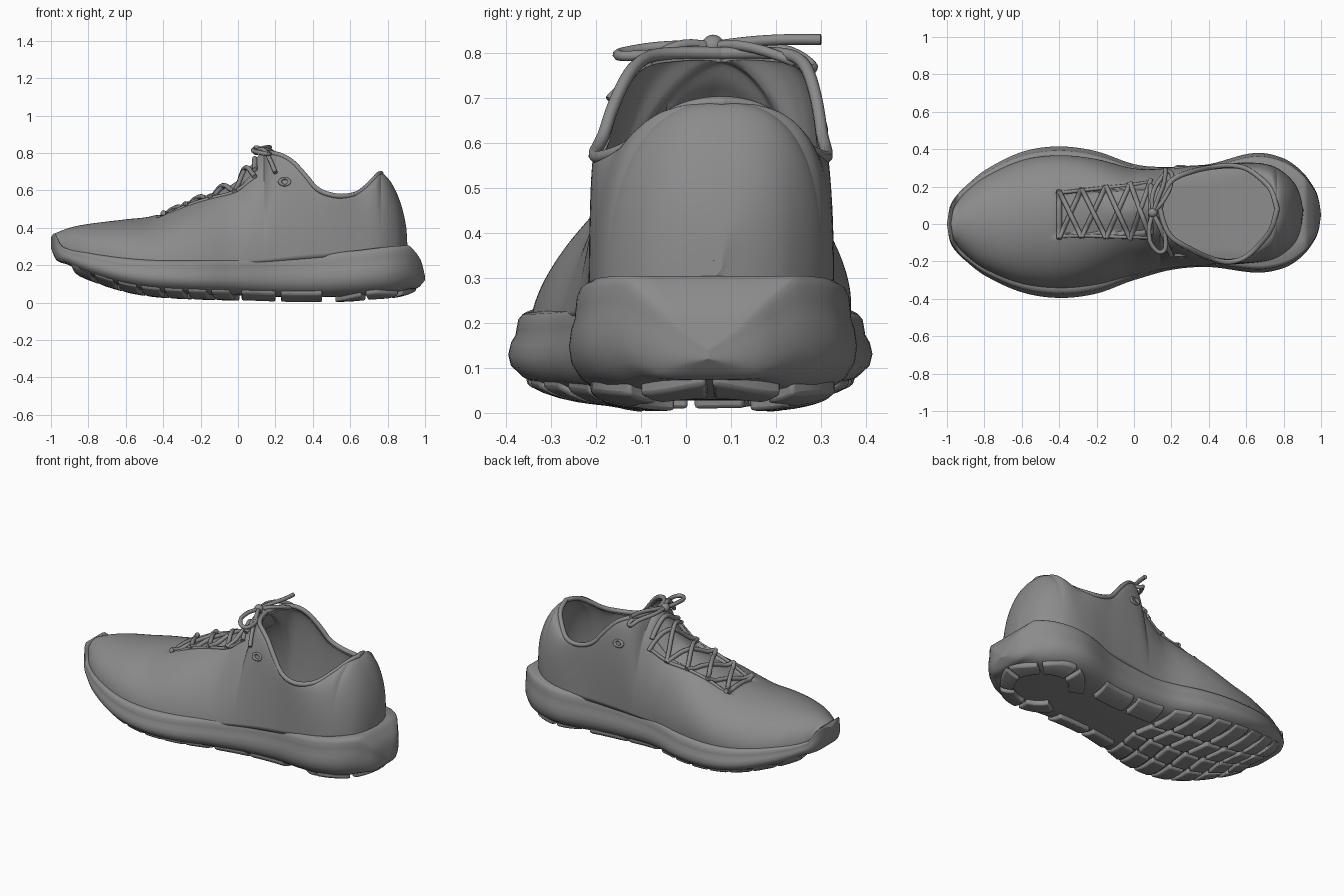
import bpy, bmesh, math
from mathutils import Vector

if "Cube" in bpy.data.objects:
    bpy.data.objects.remove(bpy.data.objects["Cube"])

grey = bpy.data.materials.new("plain grey")
grey.use_nodes = True
colour = (0.26, 0.26, 0.26, 1)
grey.diffuse_color = colour
grey.node_tree.nodes["Principled BSDF"].inputs["Base Color"].default_value = colour


def table(*pts):
    """Smooth curve through (x, value) pairs, clamped at both ends."""
    n = len(pts)

    def slope(i):
        a, b = pts[max(i - 1, 0)], pts[min(i + 1, n - 1)]
        return (b[1] - a[1]) / (b[0] - a[0])

    def value(x):
        if x <= pts[0][0]:
            return pts[0][1]
        for i in range(n - 1):
            (xa, ya), (xb, yb) = pts[i], pts[i + 1]
            if x <= xb:
                h = xb - xa
                t = (x - xa) / h
                u = 1 - t
                return (ya * u * u * (1 + 2 * t) + yb * t * t * (3 - 2 * t)
                        + h * t * u * (slope(i) * u - slope(i + 1) * t))
        return pts[-1][1]
    return value


def spaced(a, b, n):
    """Stations packed towards both ends."""
    return [a + (b - a) * (1 - math.cos(math.pi * i / n)) / 2 for i in range(n + 1)]


def grid_object(name, grids, angle=40):
    """Mesh from one or more grids of points, with seams merged."""
    bm = bmesh.new()
    for rows in grids:
        vs = [[bm.verts.new(p) for p in row] for row in rows]
        for r, s in zip(vs, vs[1:]):
            for k in range(len(r) - 1):
                bm.faces.new((r[k], r[k + 1], s[k + 1], s[k]))
    bmesh.ops.remove_doubles(bm, verts=bm.verts, dist=0.0008)
    bmesh.ops.recalc_face_normals(bm, faces=bm.faces)
    mesh = bpy.data.meshes.new(name)
    bm.to_mesh(mesh)
    bm.free()
    ob = bpy.data.objects.new(name, mesh)
    bpy.context.collection.objects.link(ob)
    mesh.materials.append(grey)
    bpy.ops.object.select_all(action='DESELECT')
    ob.select_set(True)
    bpy.context.view_layer.objects.active = ob
    bpy.ops.object.shade_smooth_by_angle(angle=math.radians(angle))
    return ob


def tube(name, pts, radius, cyclic=False):
    cu = bpy.data.curves.new(name, 'CURVE')
    cu.dimensions = '3D'
    cu.bevel_depth = radius
    cu.bevel_resolution = 2
    cu.resolution_u = 5
    cu.use_fill_caps = True
    sp = cu.splines.new('BEZIER')
    sp.bezier_points.add(len(pts) - 1)
    for b, p in zip(sp.bezier_points, pts):
        b.co = p
        b.handle_left_type = b.handle_right_type = 'AUTO'
    sp.use_cyclic_u = cyclic
    cu.materials.append(grey)
    ob = bpy.data.objects.new(name, cu)
    bpy.context.collection.objects.link(ob)


# Shape curves along the length
centre = table((-1, 0), (-.6, .01), (0, .01), (.2, .03), (.4, .045), (.65, .06), (1, .05))
sole_w = table((-1, 0), (-.985, .09), (-.95, .15), (-.9, .2), (-.8, .28), (-.6, .375), (-.4, .405),
               (-.2, .38), (0, .31), (.2, .275), (.4, .275), (.65, .32), (.8, .293), (.9, .225),
               (.97, .13), (.99, .07), (1, 0))
sole_top = table((-1, .35), (-.98, .37), (-.94, .3), (-.8, .265), (-.6, .237), (-.4, .225), (0, .23),
                 (.3, .25), (.6, .275), (.91, .305), (.94, .28), (.98, .22), (1, .14))
sole_low = table((-1, .29), (-.97, .22), (-.9, .17), (-.8, .12), (-.6, .055), (-.4, .025),
                 (0, .01), (.4, .0), (.8, .02), (.95, .06), (1, .12))
upper_w = table((-.98, 0), (-.97, .07), (-.95, .11), (-.9, .17), (-.8, .245), (-.6, .33), (-.4, .355),
                (-.2, .335), (0, .285), (.2, .265), (.4, .265), (.6, .27), (.75, .245), (.85, .17),
                (.89, .09), (.905, 0))
upper_top = table((-.98, .37), (-.9, .4), (-.8, .42), (-.6, .445), (-.45, .465), (-.25, .55), (-.1, .62),
                  (0, .68), (.06, .75), (.12, .795), (.2, .795), (.28, .76), (.35, .69), (.42, .61),
                  (.5, .575), (.58, .57), (.65, .59), (.72, .65), (.765, .69), (.82, .64), (.87, .53),
                  (.9, .4), (.905, .32))
top_centre = table((-.7, 0), (-.4, .05), (0, .07), (.2, .08), (.5, .055), (.77, .08))
rim_w = table((.14, 0), (.16, .08), (.2, .15), (.3, .205), (.4, .24), (.5, .258), (.6, .235),
              (.7, .15), (.74, .09), (.765, 0))
fullness = table((-1, 2), (-.3, 2), (0, 1.7), (.2, 1.9), (.5, 2.5), (.9, 2.5))


def smooth(a, b, x):
    t = min(max((x - a) / (b - a), 0), 1)
    return t * t * (3 - 2 * t)


def wall(x, side, t):
    """Point on the upper: t runs from the sole (0) to the top or rim (1)."""
    a, e = t * math.pi / 2, 2 / fullness(x)
    s, k = math.sin(a) ** e, max(math.cos(a), 0) ** e
    base, rim = sole_top(x) - .02, rim_w(x)
    mid = centre(x) + (top_centre(x) - centre(x)) * s
    y = mid + side * (rim + (upper_w(x) - rim) * k)
    z = base + (upper_top(x) - base) * s
    # sunken lacing throat
    d = abs(y - top_centre(x))
    z -= .025 * smooth(.125, .105, d) * smooth(-.43, -.4, x) * smooth(.12, .08, x)
    return Vector((x, y, z))


# Upper
xs = spaced(-.98, .14, 70)[:-1] + spaced(.14, .765, 44)[:-1] + spaced(.765, .905, 18)
steps = 44
upper = grid_object("upper", [[[wall(x, side, j / steps) for j in range(steps + 1)] for x in xs]
                              for side in (-1, 1)])
shell = upper.modifiers.new("thickness", 'SOLIDIFY')
shell.thickness = .02

# Padded collar edge
ring = spaced(.14, .765, 24)
tube("collar_edge", [wall(x, 1, 1) for x in ring] + [wall(x, -1, 1) for x in ring[-2:0:-1]], .014, True)

# Midsole
half = [(0, 0), (.35, 0), (.62, .01), (.8, .06), (.92, .17), (.985, .31), (1, .45), (.985, .6), (.96, .7),
        (.955, .78), (.945, .9), (.92, .97), (.88, 1), (.6, 1), (0, 1)]
loop = half + [(-f, h) for f, h in half[-2::-1]]
rows = []
for x in spaced(-1, 1, 90):
    low = sole_low(x) + .028 * smooth(1, .9, abs(x))
    rows.append([(x, centre(x) + sole_w(x) * f, low + (sole_top(x) - low) * h) for f, h in loop])
grid_object("midsole", [rows], 60)


def lug(name, place, nu=6, nv=6):
    """Rounded tread block on the underside; place(u, v) gives x and width fraction."""
    rows = []
    for i in range(nu + 1):
        row = []
        for j in range(nv + 1):
            x, f = place(i / nu, j / nv)
            row.append((x, centre(x) + sole_w(x) * f, sole_low(x) + .07 * abs(f) ** 5))
        rows.append(row)
    bottom = [[Vector(p) for p in row] for row in rows]
    lift = Vector((0, 0, .05))
    top = [[p + lift for p in row] for row in bottom]
    sides = [[bottom[0], top[0]], [bottom[-1], top[-1]]]
    sides += [[[r[k] for r in bottom], [r[k] for r in top]] for k in (0, -1)]
    ob = grid_object(name, [bottom, top] + sides)
    bev = ob.modifiers.new("soft_edge", 'BEVEL')
    bev.width = .008
    bev.segments = 2
    bev.limit_method = 'ANGLE'
    bev.angle_limit = math.radians(50)


# Forefoot tread rows
for r in range(7):
    x0 = -.9 + r * .125
    for c, (fa, fb) in enumerate([(-.9, -.42), (-.37, -.02), (.03, .38), (.43, .9)]):
        def place(u, v, fa=fa, fb=fb, x0=x0):
            f = fa + (fb - fa) * v
            return x0 + .1 * u + .06 * (1 - abs(f)), f
        lug(f"forefoot_lug_{r}_{c}", place)

# Midfoot rails
for n, (xa, xb, fa, fb) in enumerate([(.02, .2, -.9, -.5), (.23, .45, -.9, -.5),
                                      (.02, .2, .5, .9), (.23, .45, .5, .9)]):
    lug(f"midfoot_rail_{n}", lambda u, v: (xa + (xb - xa) * u, fa + (fb - fa) * v))

# Heel horseshoe, split by gaps
for n in range(6):
    start = -150 + n * 51

    def heel(u, v):
        a = math.radians(start + 45 * u)
        reach = .55 + .35 * v
        x = .72 + .26 * reach * math.cos(a)
        return x, reach * math.sin(a) * .95
    lug(f"heel_lug_{n}", heel, 8, 4)


def on_top(x, y, lift=.012):
    """Point resting on the upper at a given x and y."""
    side = 1 if y > top_centre(x) else -1
    p = min((wall(x, side, j / 80) for j in range(81)), key=lambda q: abs(q.y - y))
    return Vector((x, y, p.z + lift))


# Throat edging and crossed laces
eyelets = [(-.4, .125), (-.28, .13), (-.15, .14), (-.02, .15), (.09, .16)]
for side, word in ((-1, "right"), (1, "left")):
    tube("throat_edge_" + word, [on_top(x, top_centre(x) + side * w * .93, 0) for x, w in eyelets], .01)
    # Side eyelet
    spot = min((wall(.25, side, j / 40) for j in range(41)), key=lambda q: abs(q.z - .645))
    bpy.ops.mesh.primitive_torus_add(major_radius=.026, minor_radius=.01, major_segments=20,
                                     minor_segments=8, location=spot,
                                     rotation=(math.radians(90 + side * 15), 0, 0))
    eyelet = bpy.context.object
    eyelet.name = "side_eyelet_" + word
    eyelet.scale.y = .7
    eyelet.data.materials.append(grey)
    bpy.ops.object.shade_smooth()
    for n, ((xa, wa), (xb, wb)) in enumerate(zip(eyelets, eyelets[1:])):
        path = []
        for i in range(7):
            t = i / 6
            x = xa + (xb - xa) * t
            y = top_centre(x) + side * (wa * (1 - t) - wb * t)
            path.append(on_top(x, y, .016 + .006 * side * math.sin(math.pi * t)))
        tube(f"cross_lace_{word}_{n}", path, .013)
for n, x in ((0, -.4), (1, .09)):
    mid = top_centre(x)
    tube(f"straight_lace_{n}", [on_top(x, mid + .13 * k / 3, .014) for k in range(-3, 4)], .014)

# Bow: knot, two loops and two loose ends
knot = Vector((.1, .06, .815))
bpy.ops.mesh.primitive_uv_sphere_add(segments=16, ring_count=10, radius=.026, location=knot)
bpy.context.object.name = "bow_knot"
bpy.context.object.data.materials.append(grey)
bpy.ops.object.shade_smooth()
bow = {
    "bow_loop_right": [(0, 0, 0), (-.02, -.1, 0), (.0, -.18, -.01), (.05, -.21, -.02), (.07, -.16, -.02),
                       (.04, -.07, -.01), (0, 0, 0)],
    "bow_loop_left": [(0, 0, 0), (.0, .1, 0), (.05, .19, -.02), (.09, .22, -.05), (.1, .17, -.03),
                      (.06, .07, .0), (0, 0, 0)],
    "lace_end_left": [(0, 0, 0), (.03, .08, .01), (.06, .16, .015), (.07, .24, .015)],
    "lace_end_right": [(0, 0, 0), (.04, -.08, .0), (.07, -.16, -.05), (.1, -.23, -.12)],
}
for name, pts in bow.items():
    tube(name, [knot + Vector(p) for p in pts], .012)
